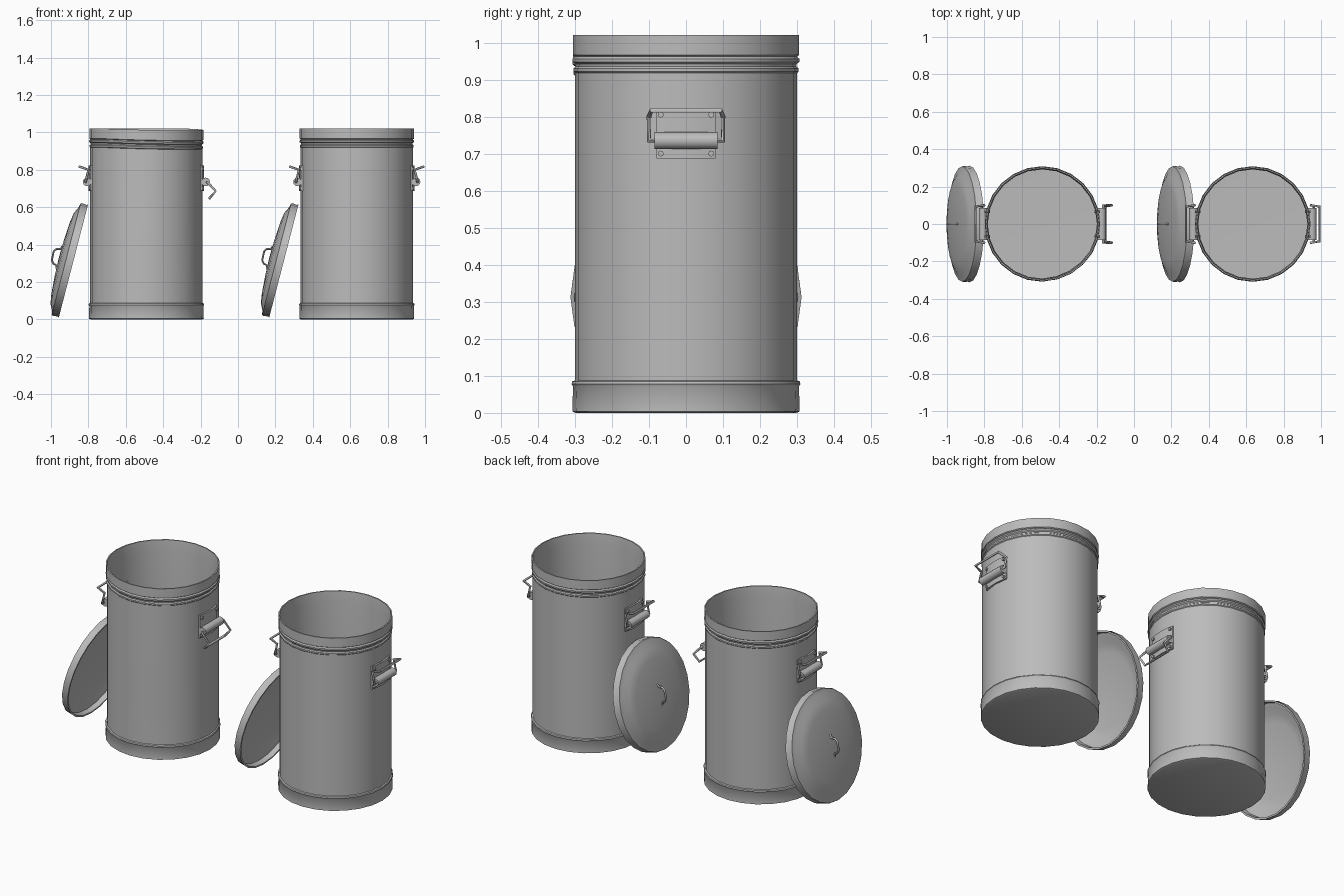
import bpy, bmesh, math
from mathutils import Matrix, Vector

if "Cube" in bpy.data.objects:
    bpy.data.objects.remove(bpy.data.objects["Cube"])

STEEL = (0.5, 0.5, 0.5, 1)
steel = bpy.data.materials.new("galvanised_steel")
steel.use_nodes = True
steel.diffuse_color = STEEL
steel.node_tree.nodes["Principled BSDF"].inputs["Base Color"].default_value = STEEL

SIDES = 24
RADIUS = 0.3
PIVOT = Vector((0.325, 0, 0.735))


def finish(obj, matrix, angle=40):
    obj.data.transform(matrix)
    obj.data.materials.clear()
    obj.data.materials.append(steel)
    bpy.ops.object.select_all(action='DESELECT')
    obj.select_set(True)
    bpy.context.view_layer.objects.active = obj
    bpy.ops.object.shade_smooth_by_angle(angle=math.radians(angle))
    return obj


def from_bmesh(name, bm, matrix):
    bmesh.ops.recalc_face_normals(bm, faces=bm.faces)
    mesh = bpy.data.meshes.new(name)
    bm.to_mesh(mesh)
    bm.free()
    obj = bpy.data.objects.new(name, mesh)
    bpy.context.collection.objects.link(obj)
    return finish(obj, matrix)


def lathe(name, profile, matrix, shape=None):
    """Spin a closed (radius, height) profile around z."""
    bm = bmesh.new()
    verts = [bm.verts.new((r, 0, z)) for r, z in profile]
    edges = [bm.edges.new(pair) for pair in zip(verts, verts[1:])]
    bmesh.ops.spin(bm, geom=verts + edges, cent=(0, 0, 0), axis=(0, 0, 1),
                   angle=math.tau, steps=SIDES, use_merge=True)
    bmesh.ops.remove_doubles(bm, verts=bm.verts, dist=0.0005)
    if shape:
        for v in bm.verts:
            shape(v.co)
    return from_bmesh(name, bm, matrix)


def wire(name, points, thickness, matrix):
    """Round bar through the points."""
    curve = bpy.data.curves.new(name, 'CURVE')
    curve.dimensions = '3D'
    curve.bevel_depth = thickness
    curve.bevel_resolution = 1
    curve.use_fill_caps = True
    spline = curve.splines.new('POLY')
    spline.points.add(len(points) - 1)
    for p, co in zip(spline.points, points):
        p.co = (*co, 1)
    obj = bpy.data.objects.new(name, curve)
    bpy.context.collection.objects.link(obj)
    bpy.ops.object.select_all(action='DESELECT')
    obj.select_set(True)
    bpy.context.view_layer.objects.active = obj
    bpy.ops.object.convert(target='MESH')
    return finish(bpy.context.object, matrix, 60)


def cylinder(name, radius, depth, place, sides, matrix):
    bm = bmesh.new()
    bmesh.ops.create_cone(bm, cap_ends=True, segments=sides, radius1=radius,
                          radius2=radius, depth=depth, matrix=place)
    return from_bmesh(name, bm, matrix)


def wear(co):
    """Sagging rim and a shallow dent low on the front."""
    angle = math.atan2(co.y, co.x)
    if co.z > 0.9:
        co.z -= 0.01 * max(0, math.cos(angle + 0.8))
    if 0.05 < co.z < 0.5:
        push = 0.012 * max(0, math.cos(3 * (angle + 1.1))) * (math.cos(angle + 1.1) > 0.8)
        co.x *= 1 - push
        co.y *= 1 - push


def bracket_plate(name, matrix):
    """Thin plate curved to the body."""
    bm = bmesh.new()
    rows = []
    for i in range(7):
        y = -0.08 + 0.16 * i / 6
        x = math.sqrt(RADIUS ** 2 - y * y)
        rows.append([bm.verts.new((x + d, y, z)) for d, z in
                     ((-0.006, 0.687), (0.008, 0.687), (0.008, 0.822), (-0.006, 0.822))])
    for a, b in zip(rows, rows[1:]):
        for k in range(4):
            n = (k + 1) % 4
            bm.faces.new((a[k], a[n], b[n], b[k]))
    bm.faces.new(rows[0])
    bm.faces.new(rows[-1])
    from_bmesh(name, bm, matrix)


def handle(prefix, matrix, swing):
    bracket_plate(prefix + "_bracket", matrix)
    along_y = Matrix.Rotation(math.pi / 2, 4, 'X')
    # Rolled sleeve that holds the bar
    cylinder(prefix + "_sleeve", 0.023, 0.17,
             Matrix.Translation(PIVOT - Vector((0.008, 0, 0))) @ along_y, 12, matrix)
    # Swinging bar
    turn = Matrix.Rotation(swing, 3, 'Y')
    knee = PIVOT + turn @ Vector((-0.015, 0, 0.065))
    tip = PIVOT + turn @ Vector((0.033, 0, 0.082))
    half = [Vector((p.x, y, p.z)) for p, y in
            ((PIVOT, 0.075), (PIVOT, 0.1), (knee, 0.1), (tip, 0.093))]
    other = [Vector((p.x, -p.y, p.z)) for p in reversed(half)]
    wire(prefix + "_bar", half + other, 0.007, matrix)
    # Bolts through the wall
    for y in (-0.068, 0.068):
        for z in (0.7, 0.805):
            place = Matrix.Translation((0.294, y, z)) @ Matrix.Rotation(math.pi / 2, 4, 'Y')
            cylinder(prefix + "_bolt", 0.008, 0.03, place, 8, matrix)


BODY = [(0, 0.004), (0.298, 0), (0.307, 0.004), (0.305, 0.072), (0.309, 0.078),
        (0.307, 0.085), (0.3, 0.088), (0.3, 0.3), (0.3, 0.5), (0.3, 0.7),
        (0.3, 0.918), (0.304, 0.922), (0.304, 0.93), (0.298, 0.935), (0.299, 0.942),
        (0.306, 0.948), (0.306, 0.956), (0.299, 0.962), (0.305, 0.966), (0.305, 1.02),
        (0.298, 1.02), (0.292, 0.96), (0.292, 0.5), (0.292, 0.3), (0.292, 0.025),
        (0, 0.02)]
LID = [(0, 0.08), (0.1, 0.077), (0.2, 0.07), (0.25, 0.062), (0.285, 0.045),
       (0.308, 0.04), (0.311, 0.033), (0.308, 0.008), (0.312, 0), (0.302, 0),
       (0.3, 0.03), (0.28, 0.036), (0.245, 0.053), (0.2, 0.061), (0, 0.071)]
LID_GRIP = [(-0.062, 0, 0.077), (-0.045, 0, 0.083), (-0.04, 0, 0.1), (-0.025, 0, 0.113),
            (0.025, 0, 0.115), (0.04, 0, 0.104), (0.045, 0, 0.083), (0.062, 0, 0.077)]


def bin_set(prefix, x, shape, right_swing):
    base = Matrix.Translation((x, 0, 0))
    lathe(prefix + "_body", BODY, base, shape)
    handle(prefix + "_left_handle", base, right_swing)
    handle(prefix + "_right_handle", base @ Matrix.Rotation(math.pi, 4, 'Z'), 0)
    # Lid leaning on the side
    lean = base @ Matrix.Translation((-0.39, 0, 0.312)) @ Matrix.Rotation(math.radians(-75.5), 4, 'Y')
    lathe(prefix + "_lid", LID, lean)
    wire(prefix + "_lid_grip", LID_GRIP, 0.006, lean)


bin_set("worn_bin", -0.49, wear, math.radians(150))
bin_set("new_bin", 0.635, None, 0)
